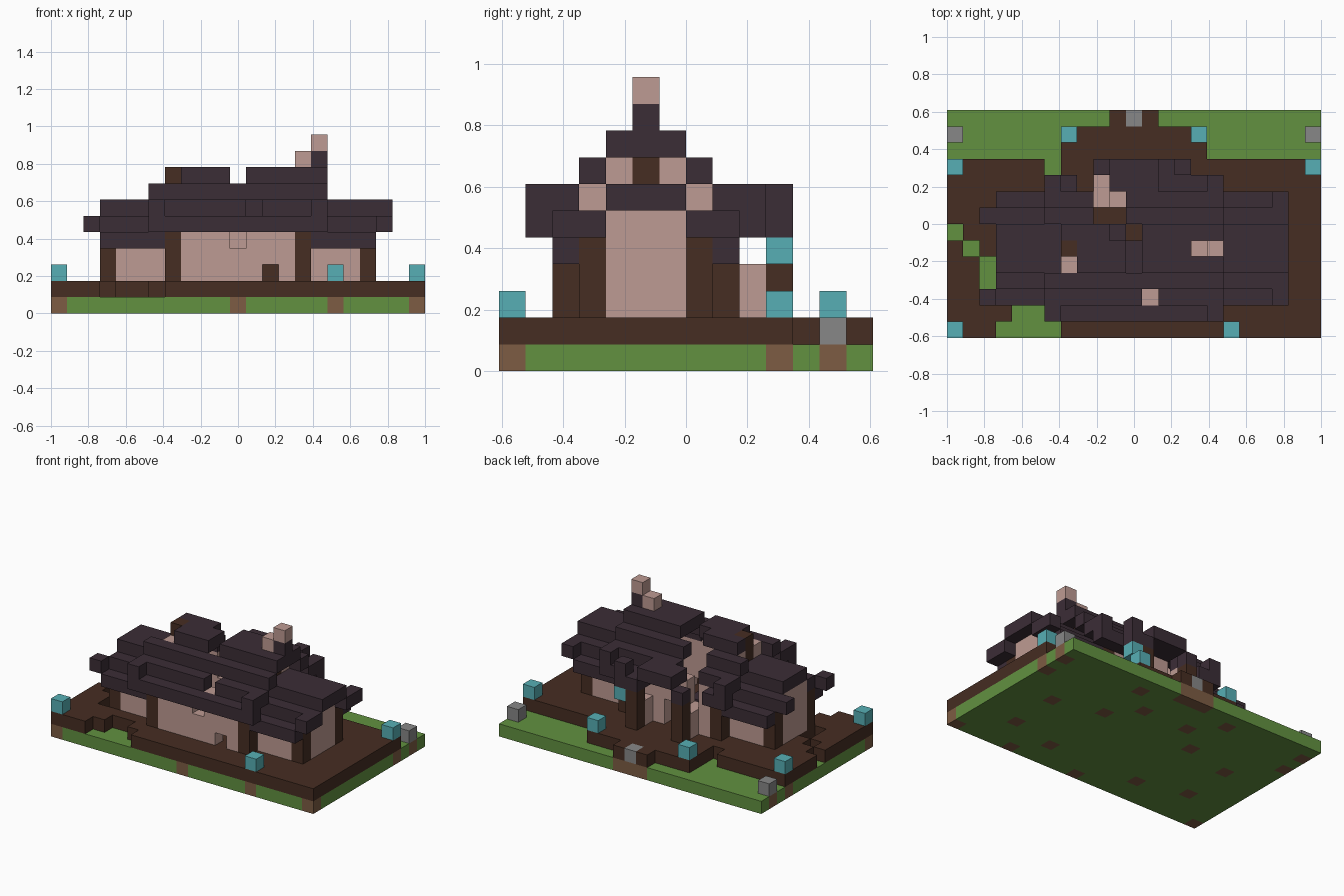
import bpy
import bmesh
from itertools import product

U = 2 / 23              # edge of one block
NX, NY = 23, 14         # blocks across the plot

cube = bpy.data.objects.get("Cube")
if cube:
    bpy.data.objects.remove(cube, do_unlink=True)


def material(name, rgb):
    lin = [((c / 255 + 0.055) / 1.055) ** 2.4 for c in rgb] + [1]
    m = bpy.data.materials.new(name)
    m.use_nodes = True
    m.diffuse_color = lin
    m.node_tree.nodes["Principled BSDF"].inputs["Base Color"].default_value = lin
    return m


GRASS = material("grass green", (98, 145, 64))
EARTH = material("light brown", (125, 92, 67))
WOOD = material("dark wood", (70, 45, 34))
PLASTER = material("pink plaster", (190, 155, 147))
TILE = material("dark roof tile", (59, 45, 54))
GLOW = material("lantern teal", (87, 175, 181))
STONE = material("grey stone", (135, 135, 135))

cells = {}              # block position -> part name
looks = {}              # part name -> material


def fill(part, mat, xs, ys, zs):
    """Fill a range of blocks; a number is one block, a pair is inclusive."""
    looks[part] = mat
    spans = [range(r[0], r[1] + 1) if isinstance(r, tuple) else (r,) for r in (xs, ys, zs)]
    for c in product(*spans):
        cells[c] = part


def cut(xs, ys, zs):
    spans = [range(r[0], r[1] + 1) if isinstance(r, tuple) else (r,) for r in (xs, ys, zs)]
    for c in product(*spans):
        cells.pop(c, None)


# Ground slab and raised floor
fill("lawn", GRASS, (0, 22), (0, 13), 0)
fill("floor", WOOD, (0, 22), (0, 10), 1)
fill("floor", WOOD, (7, 15), (11, 12), 1)
fill("floor", WOOD, (10, 12), 13, 1)
cut((3, 6), 0, 1)
cut((4, 5), 1, 1)
cut(2, (3, 4), 1)
cut(1, 5, 1)
cut(0, 6, 1)
cut(6, 10, 1)

# Footings in the lawn
for x, y in ((0, 0), (11, 0), (17, 0), (22, 0), (0, 10), (22, 10), (0, 12), (22, 12),
             (7, 12), (15, 12), (9, 10), (13, 10), (10, 13), (11, 13), (12, 13)):
    fill("footings", EARTH, x, y, 0)

# Lanterns and marker stones
for x, y in ((0, 0), (17, 0), (0, 10), (22, 10), (7, 12), (15, 12)):
    fill("lanterns", GLOW, x, y, 2)
fill("lanterns", GLOW, 14, 10, 4)
for x, y in ((0, 12), (22, 12), (11, 13)):
    fill("marker_stones", STONE, x, y, 1)

# Main hall walls: front and back
for y in (2, 8):
    fill("hall_walls", PLASTER, (8, 14), y, (2, 5))

for end, inner, outer in ((7, (3, 6), 3), (15, (16, 19), 19)):
    # Stepped hall gable with its posts
    fill("hall_walls", PLASTER, end, (3, 7), (2, 6))
    fill("hall_walls", PLASTER, end, (4, 6), 7)
    fill("posts", WOOD, end, 5, 7)
    for y in (2, 8):
        fill("posts", WOOD, end, y, (2, 5))
        fill("footings", EARTH, end, y, 0)
    # Side wing walls and corner posts
    for y in (3, 7):
        fill("wing_walls", PLASTER, inner, y, (2, 4))
        fill("posts", WOOD, outer, y, (2, 4))
        fill("footings", EARTH, outer, y, 0)
    fill("wing_walls", PLASTER, outer, (4, 6), (2, 5))

# Openings in the hall walls
cut(11, 2, 4)
cut(13, 2, 2)
cut(11, 8, (2, 3))
fill("posts", WOOD, 13, 8, 2)

# Wing roofs: stepped slopes, ridge and upturned corners
for lo, hi, tip in ((3, 6, 2), (16, 19, 20)):
    run = (min(lo, tip), max(hi, tip))
    for y_eave, y_mid in ((2, 3), (8, 7)):
        fill("wing_roof", TILE, (lo, hi), y_eave, 4)
        fill("wing_roof", TILE, run, y_mid, 5)
        fill("wing_roof", TILE, tip, y_eave, 5)
    fill("wing_roof", TILE, run, (4, 6), 6)
cut(2, 3, 5)
cut(2, 8, 5)
cut(2, (4, 6), 6)

# Hall roof: stepped slopes, ridge and upturned corners
for step in range(3):
    for y in (1 + step, 9 - step):
        fill("hall_roof", TILE, (6, 16), y, 5 + step)
for x, y in product((6, 16), (1, 9)):
    fill("hall_roof", TILE, x, y, 6)
fill("hall_roof", TILE, (7, 16), (4, 6), 8)
fill("ridge_end", TILE, 16, 5, 9)
fill("ridge_blocks", PLASTER, 16, 5, 10)
fill("ridge_blocks", PLASTER, 15, 5, 9)

# Porch: posts, low side walls and stepped roof
for x in (9, 13):
    fill("porch_posts", WOOD, x, 10, (2, 4))
    fill("porch_walls", PLASTER, x, 9, (2, 3))
fill("porch_roof", TILE, 9, 10, 5)
fill("porch_roof", TILE, (13, 14), (9, 10), 5)
fill("porch_roof", TILE, (10, 12), (9, 10), 6)
cut((10, 12), 9, 5)
fill("porch_roof", TILE, 14, 10, 6)

# Holes where roof blocks have fallen
cut(12, 2, 6)
cut((8, 9), 9, 5)
cut((9, 10), 8, 6)
cut((9, 10), 7, 7)
cut((10, 11), 6, 8)
cut(11, (4, 5), 8)
cut(7, (4, 5), 8)
cut(9, 8, (4, 5))
fill("posts", WOOD, 7, 5, 8)
for x, y in ((10, 6), (11, 5), (11, 4)):
    fill("fallen_tiles", TILE, x, y, 2)

# Turn each part's blocks into a mesh of its exposed faces
SIDES = [(axis, sign) for axis in range(3) for sign in (-1, 1)]
for part, mat in looks.items():
    bm = bmesh.new()
    verts = {}
    for c in [c for c, p in cells.items() if p == part]:
        for axis, sign in SIDES:
            near = list(c)
            near[axis] += sign
            if tuple(near) in cells:
                continue
            loop = []
            for a, b in ((0, 0), (1, 0), (1, 1), (0, 1))[::sign]:
                p = list(c)
                p[axis] += sign > 0
                p[(axis + 1) % 3] += a
                p[(axis + 2) % 3] += b
                key = tuple(p)
                if key not in verts:
                    verts[key] = bm.verts.new(((p[0] - NX / 2) * U, (p[1] - NY / 2) * U, p[2] * U))
                loop.append(verts[key])
            bm.faces.new(loop)
    mesh = bpy.data.meshes.new(part)
    bm.to_mesh(mesh)
    bm.free()
    mesh.materials.append(mat)
    bpy.context.collection.objects.link(bpy.data.objects.new(part, mesh))
